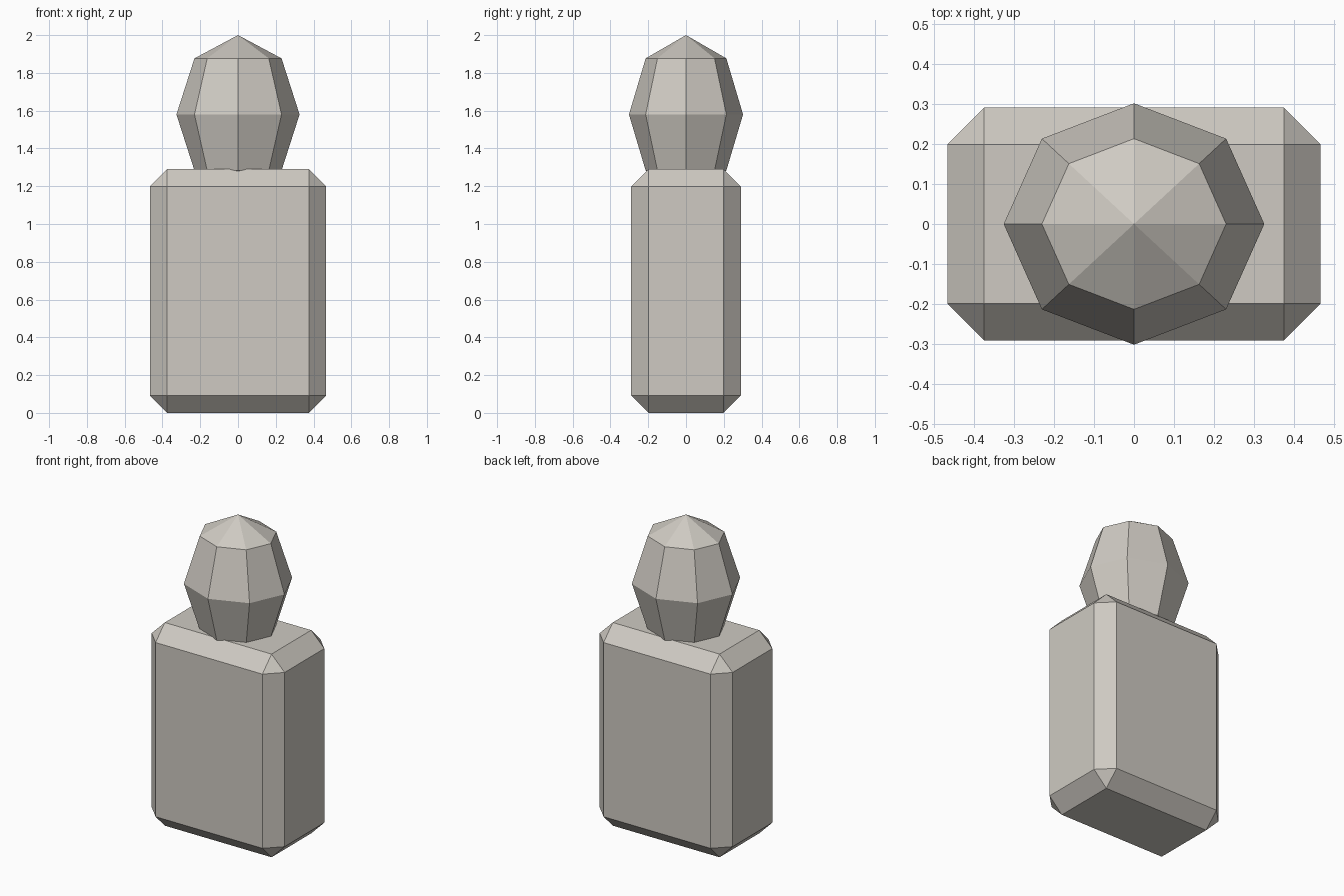
import bpy, bmesh
from mathutils import Matrix

if "Cube" in bpy.data.objects:
    bpy.data.objects.remove(bpy.data.objects["Cube"], do_unlink=True)

# One warm grey for the whole model
grey = bpy.data.materials.new("warm_grey")
grey.use_nodes = True
colour = (0.62, 0.59, 0.54, 1)
grey.diffuse_color = colour
grey.node_tree.nodes["Principled BSDF"].inputs["Base Color"].default_value = colour


def add_part(name, bm):
    mesh = bpy.data.meshes.new(name)
    bm.to_mesh(mesh)
    bm.free()
    mesh.materials.append(grey)
    part = bpy.data.objects.new(name, mesh)
    bpy.context.collection.objects.link(part)
    return part


def placed(size, height):
    return Matrix.Translation((0, 0, height)) @ Matrix.Diagonal((*size, 1))


# Body: tall box with chamfered edges
body_height = 1.29
bm = bmesh.new()
bmesh.ops.create_cube(bm, size=1, matrix=placed((0.934, 0.582, body_height), body_height / 2))
bmesh.ops.bevel(bm, geom=bm.edges[:], offset=0.092, offset_type='OFFSET',
                segments=1, affect='EDGES')
add_part("body", bm)

# Head: faceted eight-sided ball, sunk slightly into the body
bm = bmesh.new()
bmesh.ops.create_uvsphere(bm, u_segments=8, v_segments=4, radius=1,
                          matrix=placed((0.326, 0.302, 0.42), 1.58))
add_part("head", bm)
